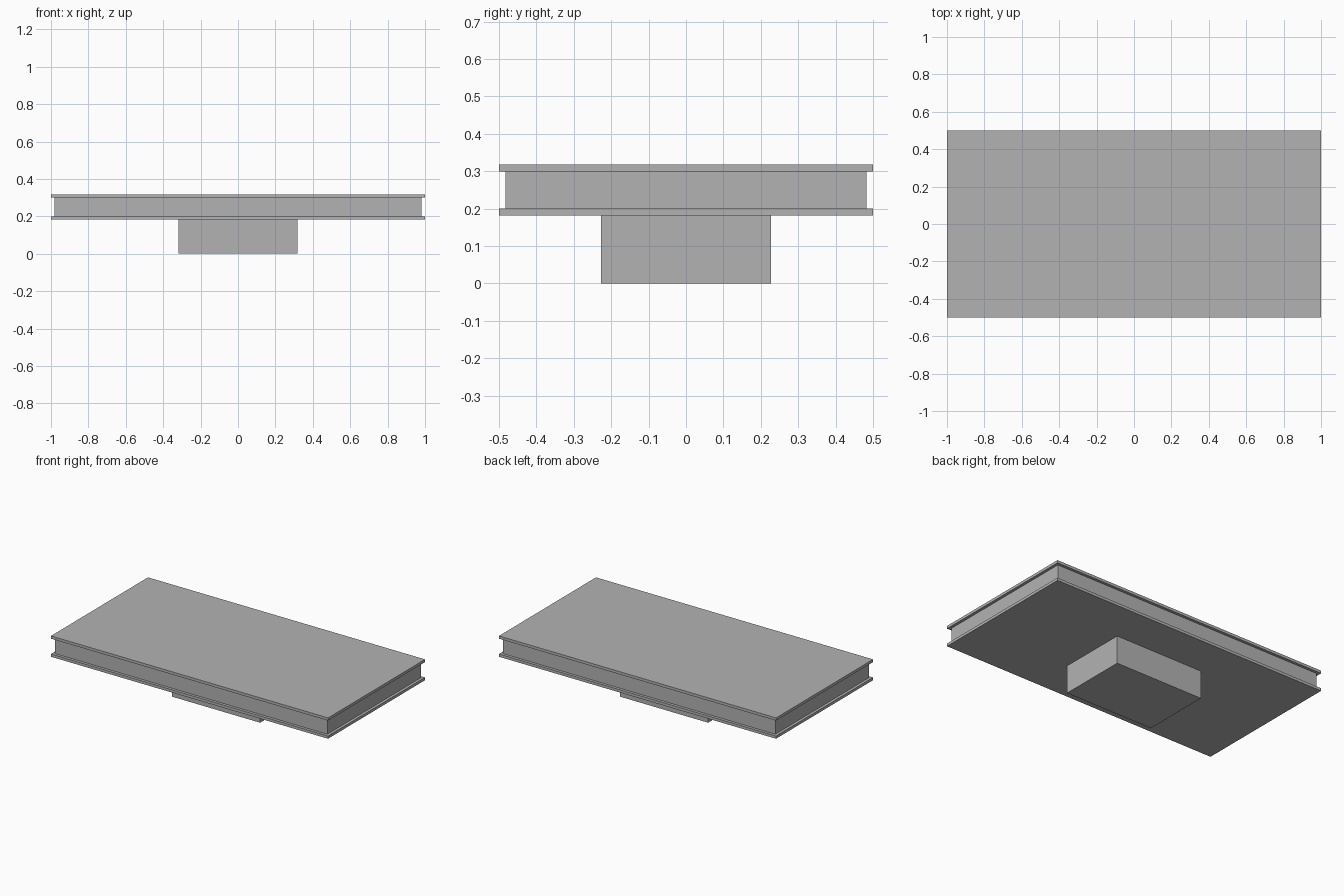
import bpy
import bmesh
from mathutils import Matrix, Vector

cube = bpy.data.objects.get("Cube")
if cube:
    bpy.data.objects.remove(cube, do_unlink=True)

# One flat grey for the whole model
grey = bpy.data.materials.new("plain_grey")
grey.use_nodes = True
colour = (0.45, 0.45, 0.45, 1)
grey.diffuse_color = colour
grey.node_tree.nodes["Principled BSDF"].inputs["Base Color"].default_value = colour


def block(name, width, depth, bottom, top):
    """Centred box standing between two heights."""
    bm = bmesh.new()
    bmesh.ops.create_cube(bm, size=1)
    bmesh.ops.scale(bm, vec=(width, depth, top - bottom), verts=bm.verts)
    bmesh.ops.translate(bm, vec=(0, 0, (bottom + top) / 2), verts=bm.verts)
    mesh = bpy.data.meshes.new(name)
    bm.to_mesh(mesh)
    bm.free()
    mesh.materials.append(grey)
    obj = bpy.data.objects.new(name, mesh)
    bpy.context.collection.objects.link(obj)
    return obj


# Pedestal, then a recessed core between two thin plates
block("pedestal", 0.636, 0.454, 0, 0.182)
block("lower_plate", 2, 1, 0.182, 0.2)
block("core", 1.964, 0.964, 0.2, 0.3)
block("upper_plate", 2, 1, 0.3, 0.318)
